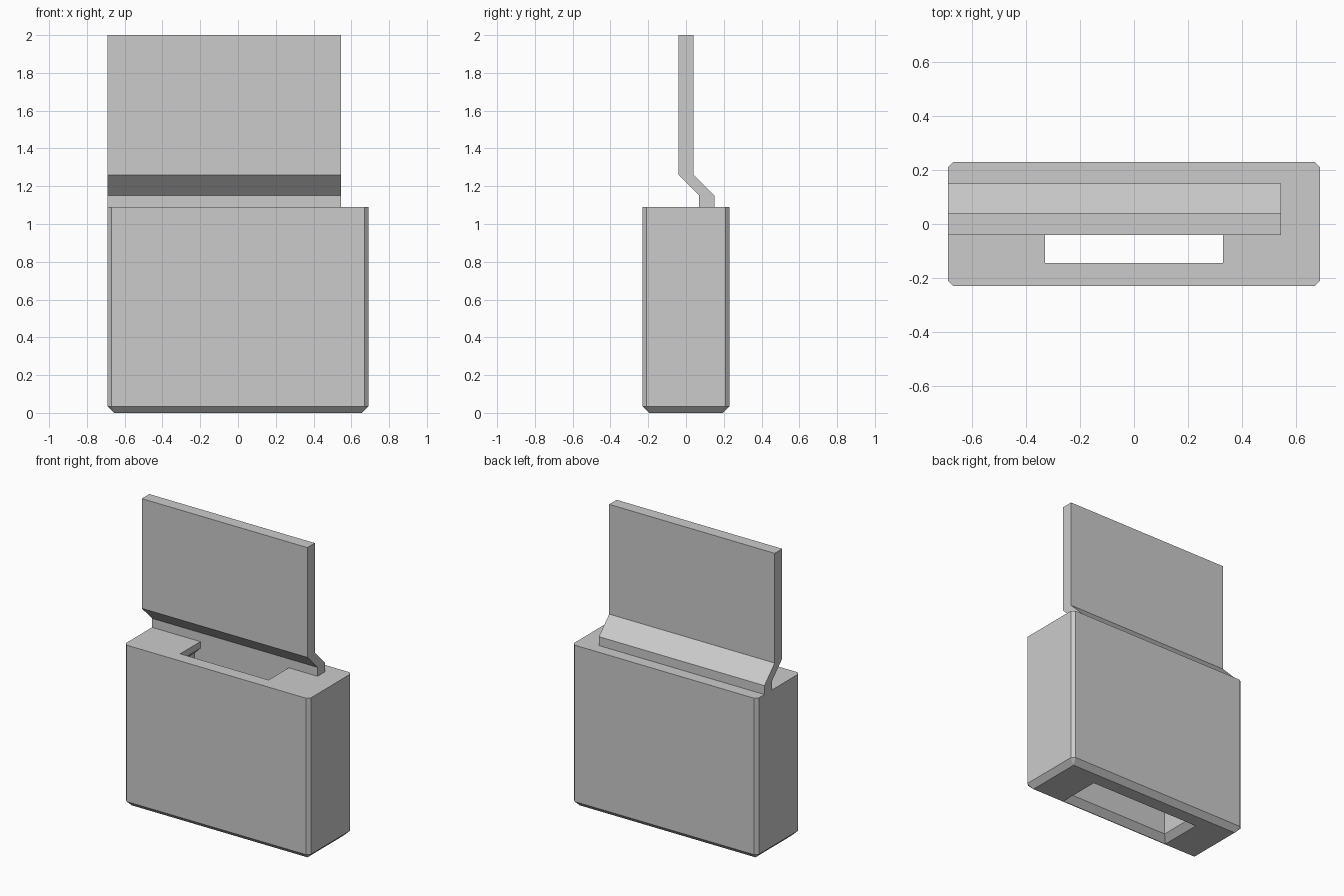
import bpy
import bmesh

if "Cube" in bpy.data.objects:
    bpy.data.objects.remove(bpy.data.objects["Cube"], do_unlink=True)

GREY = (0.6, 0.6, 0.6, 1.0)
grey = bpy.data.materials.new("plain_grey")
grey.use_nodes = True
grey.diffuse_color = GREY
grey.node_tree.nodes["Principled BSDF"].inputs["Base Color"].default_value = GREY


def finish(bm, name):
    """Clean up the mesh and link it as a named object."""
    bmesh.ops.remove_doubles(bm, verts=bm.verts, dist=0.0005)
    bmesh.ops.recalc_face_normals(bm, faces=bm.faces)
    mesh = bpy.data.meshes.new(name)
    bm.to_mesh(mesh)
    bm.free()
    mesh.materials.append(grey)
    obj = bpy.data.objects.new(name, mesh)
    bpy.context.collection.objects.link(obj)
    return obj


def ring(bm, half_x, front, back, z, cut=0.0):
    """Rectangle with cut corners, always eight vertices."""
    a, b = half_x, half_x - cut
    points = [(b, front), (a, front + cut), (a, back - cut), (b, back),
              (-b, back), (-a, back - cut), (-a, front + cut), (-b, front)]
    return [bm.verts.new((x, y, z)) for x, y in points]


# Hollow body: up the chamfered outside, over the rim, down the inside
bm = bmesh.new()
rings = [
    ring(bm, 0.655, -0.195, 0.195, 0.0),
    ring(bm, 0.69, -0.23, 0.23, 0.035, 0.02),
    ring(bm, 0.69, -0.23, 0.23, 1.09, 0.02),
    ring(bm, 0.33, -0.145, 0.07, 1.09),
    ring(bm, 0.33, -0.145, 0.07, 1.045),
    ring(bm, 0.375, -0.15, 0.07, 1.0),
    ring(bm, 0.375, -0.15, 0.07, 0.04),
    ring(bm, 0.415, -0.19, 0.105, 0.0),
]
for i, low in enumerate(rings):
    high = rings[(i + 1) % len(rings)]
    for j in range(8):
        k = (j + 1) % 8
        bm.faces.new((low[j], low[k], high[k], high[j]))
finish(bm, "hollow_body")

# Cranked back plate: side profile extruded along x
bm = bmesh.new()
front_line = [(0.07, 1.09), (0.07, 1.15), (-0.04, 1.26), (-0.04, 2.0)]
thickness = 0.08
profile = front_line + [(y + thickness, z) for y, z in reversed(front_line)]
face = bm.faces.new([bm.verts.new((-0.69, y, z)) for y, z in profile])
result = bmesh.ops.extrude_face_region(bm, geom=[face])
moved = [v for v in result["geom"] if isinstance(v, bmesh.types.BMVert)]
bmesh.ops.translate(bm, verts=moved, vec=(1.235, 0, 0))
finish(bm, "cranked_plate")
